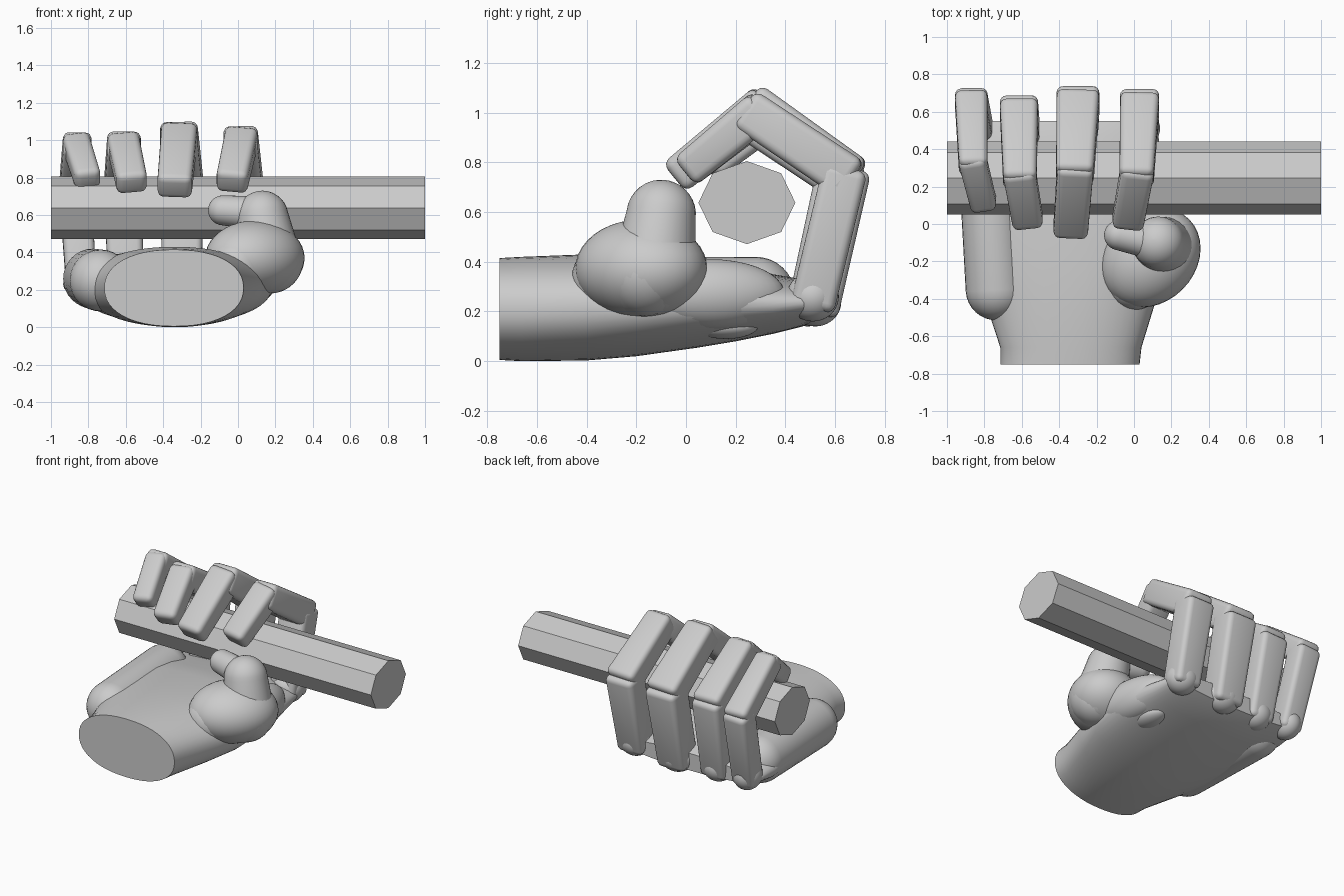
import bpy, bmesh, math
from mathutils import Vector, Matrix

if "Cube" in bpy.data.objects:
    bpy.data.objects.remove(bpy.data.objects["Cube"], do_unlink=True)

GREY = (0.6, 0.6, 0.6, 1)
mat = bpy.data.materials.new("plain grey")
mat.use_nodes = True
mat.diffuse_color = GREY
mat.node_tree.nodes["Principled BSDF"].inputs["Base Color"].default_value = GREY


def finish(bm, name, smooth=True):
    bmesh.ops.recalc_face_normals(bm, faces=bm.faces)
    mesh = bpy.data.meshes.new(name)
    bm.to_mesh(mesh)
    bm.free()
    mesh.materials.append(mat)
    ob = bpy.data.objects.new(name, mesh)
    bpy.context.collection.objects.link(ob)
    if smooth:
        mesh.shade_smooth()
        mesh.set_sharp_from_angle(angle=math.radians(40))
    return ob


def loft(bm, rings):
    """Skin closed rings of points and cap both ends."""
    rows = [[bm.verts.new(p) for p in ring] for ring in rings]
    n = len(rows[0])
    for a, b in zip(rows, rows[1:]):
        for i in range(n):
            j = (i + 1) % n
            bm.faces.new((a[i], a[j], b[j], b[i]))
    bm.faces.new(rows[0])
    bm.faces.new(rows[-1][::-1])


def blob(name, centre, radii, turn=0.0, axis='Z'):
    """Smooth ellipsoid, turned about one axis."""
    bm = bmesh.new()
    bmesh.ops.create_uvsphere(bm, u_segments=36, v_segments=20, radius=1)
    bm.transform(Matrix.Translation(centre) @ Matrix.Rotation(math.radians(turn), 4, axis)
                 @ Matrix.Diagonal((*radii, 1)))
    return finish(bm, name)


def capsule(name, a, b, ra, rb):
    """Round limb with a different radius at each end."""
    a, b = Vector(a), Vector(b)
    d = b - a
    length = d.length
    rot = d.to_track_quat('Z', 'Y')
    steps = [math.radians(t) for t in range(2, 91, 11)]
    prof = [(ra * math.sin(t), -ra * math.cos(t)) for t in steps]
    prof += [(rb * math.sin(t), length + rb * math.cos(t)) for t in reversed(steps)]
    bm = bmesh.new()
    loft(bm, [[a + rot @ Vector((r * math.cos(k * math.tau / 32),
                                 r * math.sin(k * math.tau / 32), z))
               for k in range(32)] for r, z in prof])
    return finish(bm, name)


def segment(name, a, b, size_a, size_b, ext_a, ext_b, bevel=0.035):
    """Tapered rounded box; sizes are (width, thickness)."""
    a, b = Vector(a), Vector(b)
    d = (b - a).normalized()
    side = (Vector((1, 0, 0)) - d * d.x).normalized()
    out = d.cross(side)
    bm = bmesh.new()
    rings = []
    for p, (w, t) in ((a - d * ext_a, size_a), (b + d * ext_b, size_b)):
        rings.append([p + side * w / 2 * i + out * t / 2 * j
                      for i, j in ((-1, -1), (1, -1), (1, 1), (-1, 1))])
    loft(bm, rings)
    bmesh.ops.bevel(bm, geom=bm.edges[:], offset=bevel, segments=4, profile=0.5,
                    affect='EDGES', clamp_overlap=True)
    return finish(bm, name)


# Octagonal bar held in the grip
bm = bmesh.new()
loft(bm, [[(x, 0.245 + 0.195 * math.cos(k * math.tau / 8),
            0.638 + 0.167 * math.sin(k * math.tau / 8)) for k in range(8)]
          for x in (-1, 1)])
finish(bm, "grip_bar", smooth=False)

# Wrist and palm: y, left edge, right edge, bottom, top
sections = [
    (-0.75, -0.715, 0.03, 0.005, 0.415),
    (-0.66, -0.715, 0.04, 0.0, 0.42),
    (-0.40, -0.80, 0.12, 0.003, 0.43),
    (-0.20, -0.86, 0.18, 0.02, 0.42),
    (0.05, -0.92, 0.20, 0.055, 0.41),
    (0.20, -0.93, 0.18, 0.08, 0.39),
    (0.35, -0.935, 0.15, 0.11, 0.35),
    (0.47, -0.93, 0.13, 0.14, 0.33),
    (0.55, -0.90, 0.10, 0.18, 0.30),
]


def power(v, e):
    return math.copysign(abs(v) ** e, v)


bm = bmesh.new()
rings = []
for y, x0, x1, z0, z1 in sections:
    ring = []
    for k in range(48):
        t = k * math.tau / 48
        ring.append(((x0 + x1) / 2 + (x1 - x0) / 2 * power(math.cos(t), 0.9), y,
                     (z0 + z1) / 2 + (z1 - z0) / 2 * power(math.sin(t), 0.9)))
    rings.append(ring)
loft(bm, rings)
finish(bm, "wrist_and_palm")

# Fleshy edge of the palm below the little finger
capsule("palm_edge", (-0.735, -0.35, 0.25), (-0.775, 0.28, 0.26), 0.165, 0.16)

# Thumb
blob("thumb_mound", (0.09, -0.18, 0.37), (0.29, 0.24, 0.20), 45, 'Z')
capsule("thumb_base", (0.0, -0.30, 0.33), (0.17, -0.16, 0.36), 0.16, 0.18)
capsule("thumb_middle", (0.17, -0.13, 0.36), (0.13, -0.10, 0.59), 0.17, 0.14)
capsule("thumb_tip", (0.10, -0.10, 0.61), (-0.08, -0.06, 0.625), 0.09, 0.08)
blob("thumb_web", (0.08, 0.10, 0.27), (0.13, 0.30, 0.14), 8, 'Z')
blob("back_tendon", (0.0, 0.16, 0.14), (0.08, 0.13, 0.05))

# Fingers: width, thickness, then the knuckle, bend, peak and tip joints
fingers = {
    "index": (0.21, 0.18, (0.03, 0.52, 0.27), (0.03, 0.635, 0.75),
              (0.015, 0.275, 0.99), (-0.035, 0.0, 0.765)),
    "middle": (0.23, 0.19, (-0.30, 0.53, 0.25), (-0.30, 0.645, 0.75),
               (-0.315, 0.29, 1.01), (-0.34, -0.045, 0.74)),
    "ring": (0.205, 0.17, (-0.60, 0.50, 0.25), (-0.615, 0.605, 0.74),
             (-0.61, 0.26, 0.965), (-0.565, 0.0, 0.76)),
    "little": (0.175, 0.16, (-0.84, 0.52, 0.26), (-0.87, 0.65, 0.73),
               (-0.86, 0.33, 0.965), (-0.80, 0.09, 0.78)),
}
for name, (w, t, knuckle, bend, peak, tip) in fingers.items():
    blob(name + "_knuckle", Vector(knuckle) - Vector((0, 0.01, 0.01)),
         (w * 0.52, 0.105, 0.10))
    segment(name + "_lower", knuckle, bend, (w * 0.92, t), (w, t), 0.06, 0.03)
    segment(name + "_mid", bend, peak, (w, t), (w * 0.87, t * 0.95), 0.04, 0.05)
    segment(name + "_end", peak, tip, (w * 0.84, t * 0.88), (w * 0.8, t * 0.78), 0.05, 0.0)
